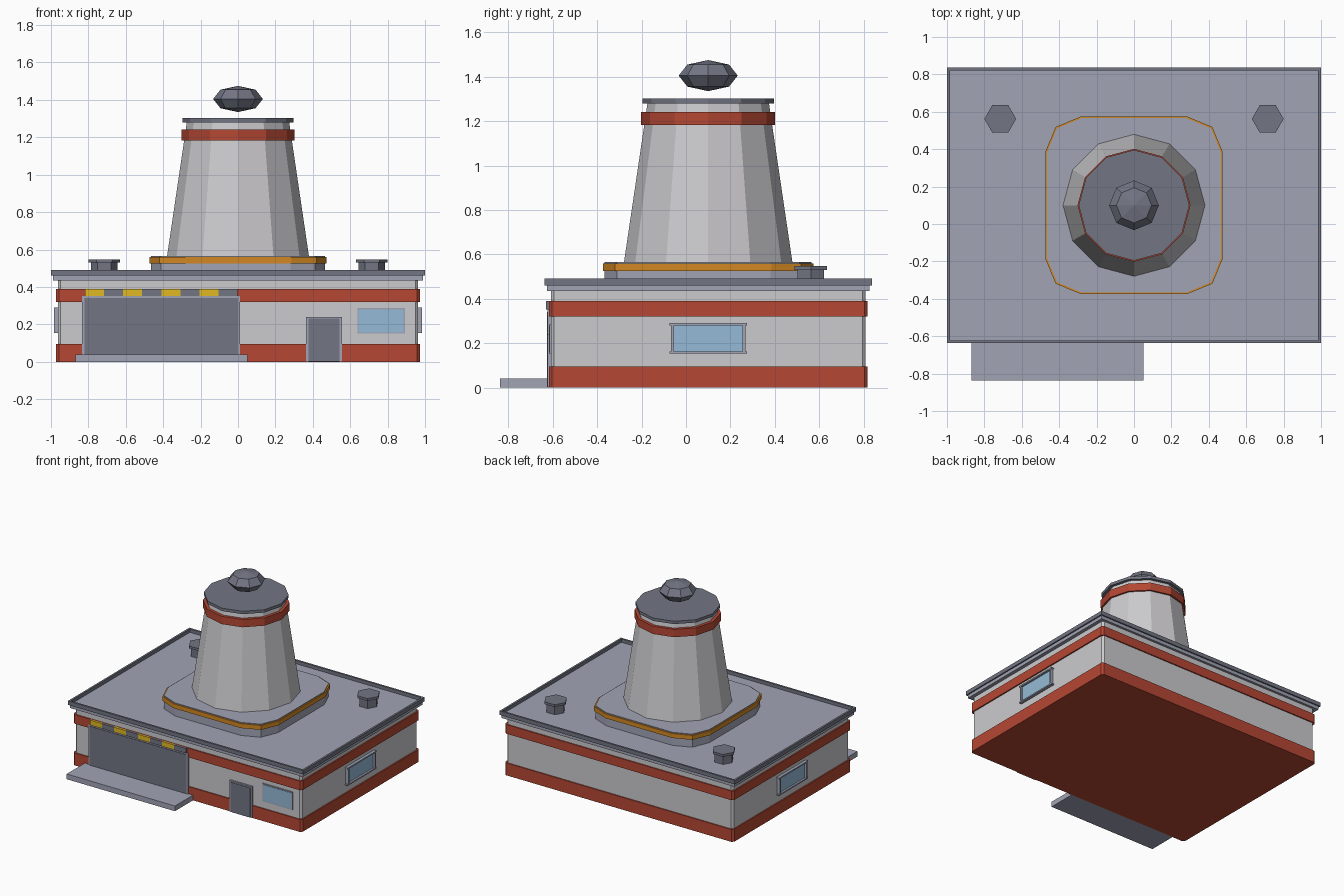
import bpy
import bmesh
from math import pi

old = bpy.data.objects.get("Cube")
if old:
    bpy.data.objects.remove(old, do_unlink=True)

CY = 0.10  # depth centre of the building


def material(name, rgb):
    m = bpy.data.materials.new(name)
    m.use_nodes = True
    m.diffuse_color = (*rgb, 1)
    m.node_tree.nodes["Principled BSDF"].inputs["Base Color"].default_value = (*rgb, 1)
    return m


WALL = material("pale wall", (0.60, 0.59, 0.61))
DARK = material("dark grey", (0.17, 0.18, 0.23))
LIGHT = material("light grey", (0.355, 0.37, 0.46))
RED = material("brick red", (0.46, 0.063, 0.033))
ORANGE = material("orange", (0.64, 0.245, 0.016))
YELLOW = material("yellow", (0.75, 0.48, 0.018))
GLASS = material("window blue", (0.30, 0.49, 0.67))


def finish(bm, name, mat):
    bmesh.ops.recalc_face_normals(bm, faces=bm.faces)
    mesh = bpy.data.meshes.new(name)
    bm.to_mesh(mesh)
    bm.free()
    mesh.materials.append(mat)
    obj = bpy.data.objects.new(name, mesh)
    bpy.context.collection.objects.link(obj)
    return obj


def box(name, mat, x, y, z, corner=0, segments=1):
    """Box from (low, high) ranges, with optional bevelled upright edges."""
    bm = bmesh.new()
    bmesh.ops.create_cube(bm, size=1)
    for v in bm.verts:
        v.co = [r[0] if c < 0 else r[1] for c, r in zip(v.co, (x, y, z))]
    if corner:
        upright = [e for e in bm.edges
                   if abs(e.verts[0].co.z - e.verts[1].co.z) > 0.001]
        bmesh.ops.bevel(bm, geom=upright, offset=corner, segments=segments,
                        profile=0.5, affect='EDGES')
    return finish(bm, name, mat)


def block(name, mat, hx, hy, z, corner=0, segments=1):
    """Box centred on the building."""
    return box(name, mat, (-hx, hx), (CY - hy, CY + hy), z, corner, segments)


def frustum(name, mat, sides, r1, r2, z, x=0, y=CY):
    bm = bmesh.new()
    bmesh.ops.create_cone(bm, cap_ends=True, segments=sides, radius1=r1,
                          radius2=r2, depth=z[1] - z[0])
    bmesh.ops.translate(bm, verts=bm.verts, vec=(x, y, (z[0] + z[1]) / 2))
    # Align a corner with the x axis
    start = max(bm.verts, key=lambda v: v.co.x).co
    if abs(start.y - y) > 0.001:
        from mathutils import Matrix
        bmesh.ops.rotate(bm, verts=bm.verts, cent=(x, y, 0),
                         matrix=Matrix.Rotation(pi / sides, 3, 'Z'))
    return finish(bm, name, mat)


# Main hall with painted bands
block("hall_walls", WALL, 0.963, 0.709, (0.004, 0.44), 0.015)
block("lower_band", RED, 0.973, 0.718, (0, 0.095), 0.015)
block("upper_band", RED, 0.973, 0.718, (0.32, 0.39), 0.015)

# Roof slab and raised rim
RX, RY, T = 1.0, 0.737, 0.015
block("roof_slab", LIGHT, RX - 0.01, RY - 0.01, (0.435, 0.464))
for s, side in ((-1, "right"), (1, "left")):
    box(side + "_roof_rim", DARK, sorted((s * RX, s * (RX - T))),
        (CY - RY, CY + RY), (0.46, 0.49))
for s, side in ((-1, "front"), (1, "back")):
    box(side + "_roof_rim", DARK, (T - RX, RX - T),
        sorted((CY + s * RY, CY + s * (RY - T))), (0.46, 0.49))

# Hexagonal roof vents
for s, side in ((-1, "right"), (1, "left")):
    frustum(side + "_vent_stem", DARK, 6, 0.07, 0.07, (0.46, 0.53), s * 0.715, 0.562)
    frustum(side + "_vent_cap", DARK, 6, 0.085, 0.085, (0.53, 0.548), s * 0.715, 0.562)

# Tower plinth
block("plinth", LIGHT, 0.466, 0.466, (0.46, 0.565), 0.185, 2)
block("plinth_band", ORANGE, 0.474, 0.474, (0.525, 0.559), 0.188, 2)

# Tapered tower
frustum("tower", WALL, 12, 0.38, 0.273, (0.56, 1.285))
frustum("tower_band", RED, 12, 0.302, 0.302, (1.182, 1.242))
frustum("tower_cap", DARK, 12, 0.296, 0.296, (1.28, 1.302))

# Faceted beacon above the tower
bm = bmesh.new()
bmesh.ops.create_uvsphere(bm, u_segments=8, v_segments=4, radius=1)
bmesh.ops.scale(bm, verts=bm.verts, vec=(0.133, 0.133, 0.07))
bmesh.ops.translate(bm, verts=bm.verts, vec=(0, CY, 1.405))
finish(bm, "beacon", DARK)

# Loading door, frame, hazard strip and apron
FRONT = CY - 0.709
box("loading_door_frame", LIGHT, (-0.835, 0.012), (FRONT - 0.014, FRONT), (0.03, 0.352))
box("loading_door", DARK, (-0.822, 0.0), (FRONT - 0.018, FRONT), (0.03, 0.34))
for i in range(8):
    left = -0.818 + i * 0.102
    box("hazard_stripe", DARK if i % 2 else YELLOW, (left, left + 0.102),
        (FRONT - 0.022, FRONT), (0.352, 0.39))
box("apron", LIGHT, (-0.87, 0.05), (-0.837, FRONT), (0, 0.04))

# Entrance door
box("entrance_frame", LIGHT, (0.364, 0.555), (FRONT - 0.014, FRONT), (0.002, 0.24))
box("entrance_door", DARK, (0.376, 0.543), (FRONT - 0.018, FRONT), (0.002, 0.23))

# Front window
box("front_window_frame", LIGHT, (0.638, 0.893), (FRONT - 0.006, FRONT), (0.15, 0.287))
box("front_window_glass", GLASS, (0.645, 0.886), (FRONT - 0.009, FRONT), (0.157, 0.28))

# Side windows with raised frames
for s, side in ((-1, "right"), (1, "left")):
    deep, shallow = sorted((s * 0.96, s * 0.985)), sorted((s * 0.96, s * 0.97))
    box(side + "_window_glass", GLASS, shallow, (CY - 0.16, CY + 0.16), (0.155, 0.285))
    for z in (0.153, 0.28):
        box(side + "_window_rail", LIGHT, deep, (CY - 0.175, CY + 0.175), (z, z + 0.01))
    for e in (-1, 1):
        mid = CY + e * 0.161
        box(side + "_window_post", LIGHT, deep, (mid - 0.007, mid + 0.007), (0.155, 0.285))
